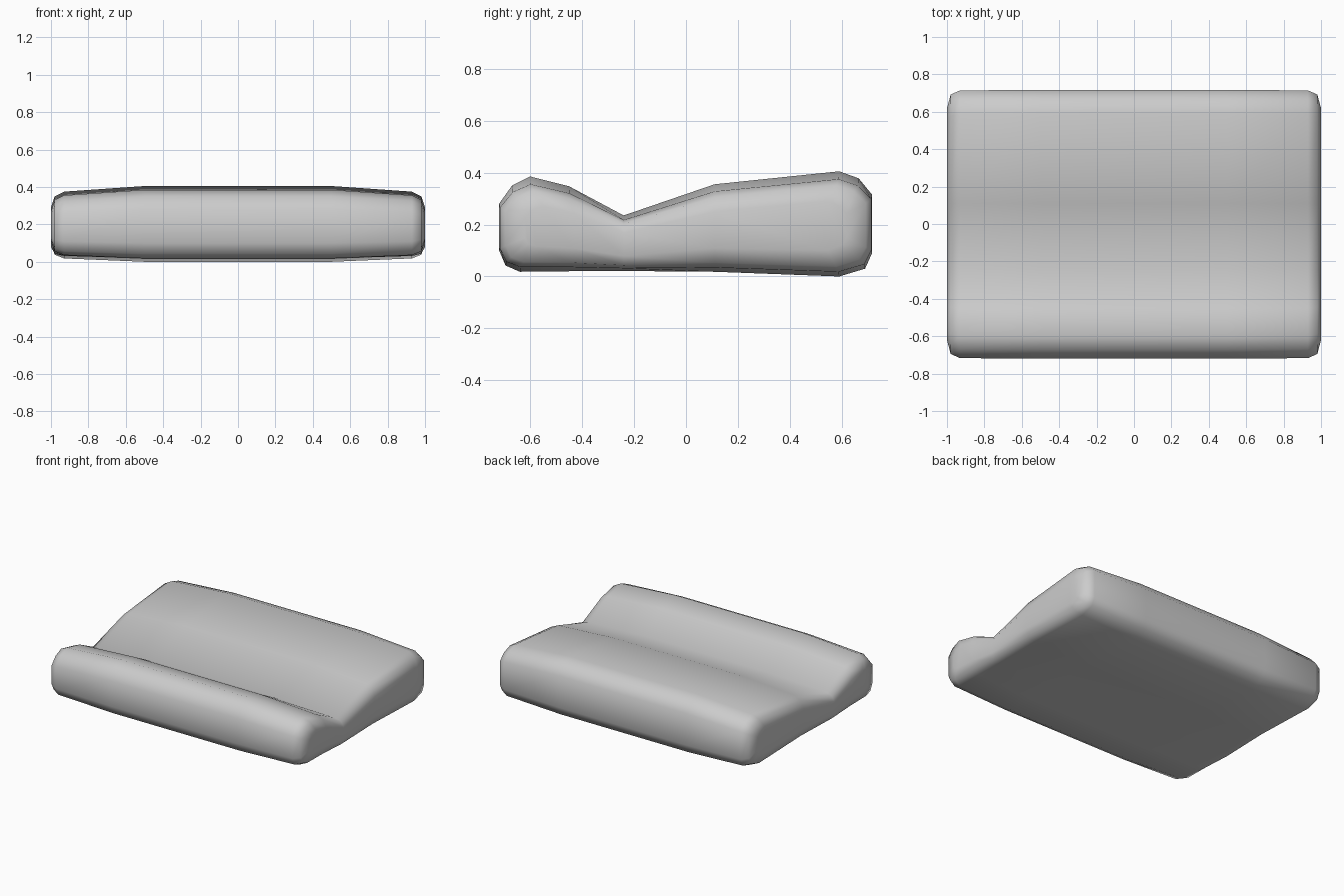
import bpy
import bmesh

if "Cube" in bpy.data.objects:
    bpy.data.objects.remove(bpy.data.objects["Cube"])

grey = bpy.data.materials.new("soft grey")
grey.diffuse_color = (0.6, 0.6, 0.6, 1)
grey.use_nodes = True
grey.node_tree.nodes["Principled BSDF"].inputs["Base Color"].default_value = grey.diffuse_color

# Side profile (y, z): low lip at the front, valley, long raised back
TOP = [(-.72, .28), (-.67, .35), (-.6, .385), (-.45, .347), (-.24, .235),
       (.11, .355), (.59, .405), (.665, .378), (.717, .315)]
BOTTOM = [(-.72, .1), (-.695, .042), (-.64, .018), (-.45, .02), (-.24, .021),
          (.11, .018), (.59, 0), (.69, .03), (.717, .09)]

# Half of the cross sections: x, top drop, bottom rise, inset of the ends
HALF = [(.5, 0, 0, 0), (.93, .03, .018, .003), (.98, .055, .038, .025), (1, .115, .1, .1)]
SECTIONS = [(-x, d, r, i) for x, d, r, i in reversed(HALF)] + HALF

bm = bmesh.new()
rings = []
for x, drop, rise, inset in SECTIONS:
    upper, lower = [], []
    for (yt, zt), (yb, zb) in zip(TOP, BOTTOM):
        scale = min(1, (zt - zb) / .37)     # thin places are rounded less
        for verts, y, z in ((upper, yt, zt - drop * scale), (lower, yb, zb + rise * scale)):
            pull = inset * (abs(y) / .72) ** 4
            verts.append(bm.verts.new((x, y - pull if y > 0 else y + pull, z)))
    rings.append((upper, lower))

# Skin between neighbouring sections
for (u0, l0), (u1, l1) in zip(rings, rings[1:]):
    a, b = u0 + l0[::-1], u1 + l1[::-1]
    for i in range(len(a)):
        j = (i + 1) % len(a)
        bm.faces.new((a[i], b[i], b[j], a[j]))

# Side caps as strips of quads
for upper, lower in (rings[0], rings[-1]):
    for i in range(len(upper) - 1):
        bm.faces.new((upper[i], upper[i + 1], lower[i + 1], lower[i]))

bmesh.ops.recalc_face_normals(bm, faces=bm.faces)
for f in bm.faces:
    f.smooth = True

mesh = bpy.data.meshes.new("cushion")
bm.to_mesh(mesh)
bm.free()
mesh.materials.append(grey)
cushion = bpy.data.objects.new("cushion", mesh)
bpy.context.collection.objects.link(cushion)
